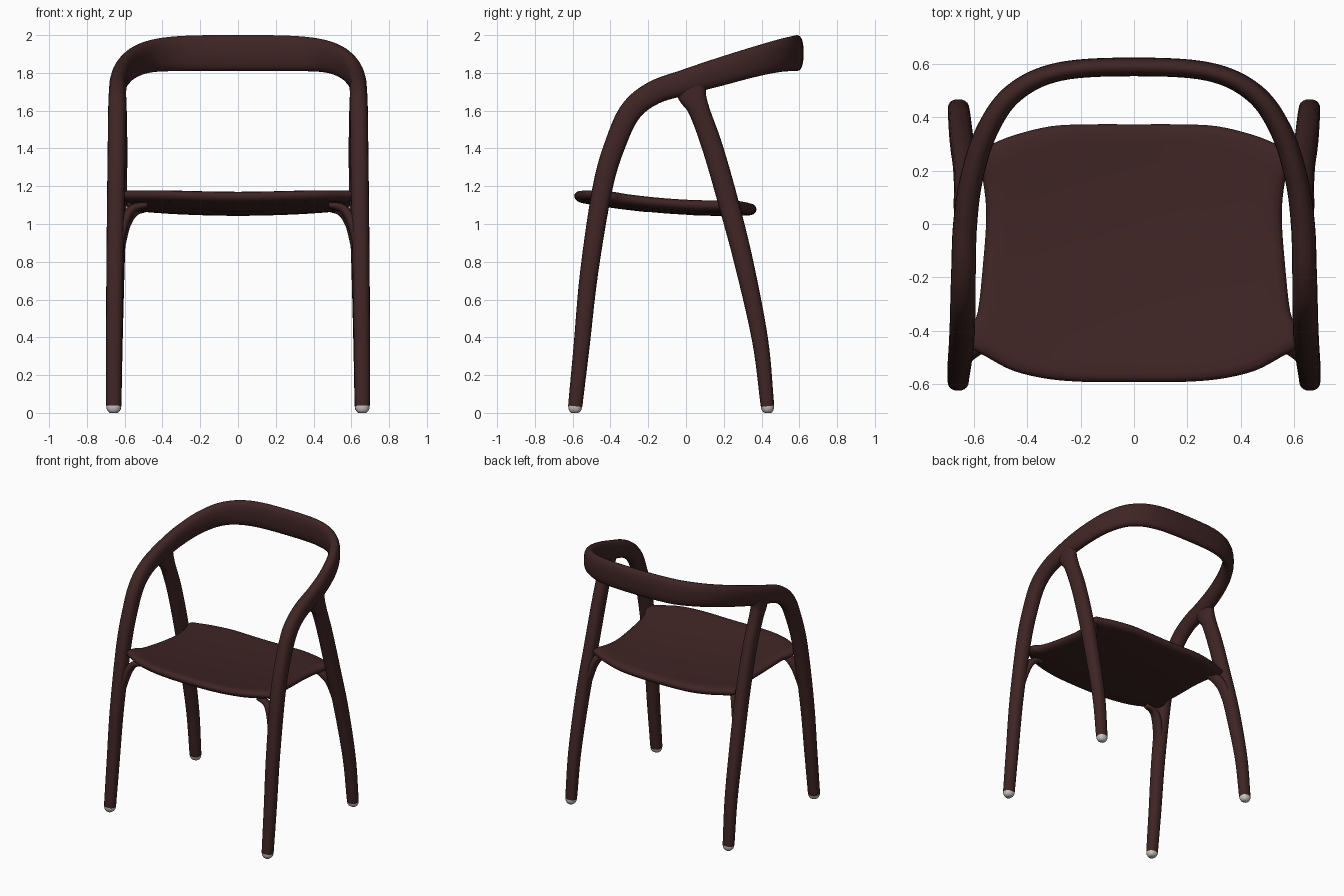
import bpy, bmesh, math
from mathutils import Vector

if "Cube" in bpy.data.objects:
    bpy.data.objects.remove(bpy.data.objects["Cube"])


def material(name, rgb):
    m = bpy.data.materials.new(name)
    m.diffuse_color = (*rgb, 1)
    m.use_nodes = True
    m.node_tree.nodes["Principled BSDF"].inputs["Base Color"].default_value = m.diffuse_color
    return m


WOOD = material("dark brown wood", (0.05, 0.018, 0.018))
PAD = material("light grey pad", (0.6, 0.58, 0.55))
PAD_TOP = 0.035


def spline(pts, steps):
    """Catmull-Rom through tuples of any length."""
    p = [Vector(q) for q in pts]
    p = [2 * p[0] - p[1]] + p + [2 * p[-1] - p[-2]]
    out = []
    for i in range(1, len(p) - 2):
        a, b, c, d = p[i - 1:i + 3]
        for k in range(steps):
            t = k / steps
            out.append(0.5 * (2 * b + (c - a) * t + (2 * a - 5 * b + 4 * c - d) * t * t
                              + (3 * b - a - 3 * c + d) * t ** 3))
    out.append(p[-2])
    return out


def make_object(name, bm, pads=False):
    bmesh.ops.recalc_face_normals(bm, faces=bm.faces)
    for f in bm.faces:
        f.smooth = True
        if pads and f.calc_center_median().z < PAD_TOP:
            f.material_index = 1
    me = bpy.data.meshes.new(name)
    bm.to_mesh(me)
    bm.free()
    me.materials.append(WOOD)
    if pads:
        me.materials.append(PAD)
    ob = bpy.data.objects.new(name, me)
    bpy.context.collection.objects.link(ob)
    return ob


def skin(bm, rings):
    for r, q in zip(rings, rings[1:]):
        n = len(r)
        for i in range(n):
            bm.faces.new((r[i], r[(i + 1) % n], q[(i + 1) % n], q[i]))


def sweep(name, pts, feet=(False, False), steps=8, sides=20, power=2.4):
    """pts: x, y, z, thickness outward, depth, outward angle in degrees."""
    s = spline(pts, steps)
    path = [(Vector(v[:3]), v[3], v[4], math.radians(v[5])) for v in s]

    # rounded foot ends reaching the floor
    def foot(end, nxt):
        p, w, h, a = end
        d = (p - nxt[0]) / (nxt[0].z - p.z)
        return [(p + d * (p.z - z), w * k, h * k, a)
                for z, k in ((0, .5), (.008, .75), (.02, .92), (.035, .98))]
    if feet[0]:
        path = foot(path[0], path[1]) + path
    if feet[1]:
        path = path + foot(path[-1], path[-2])[::-1]
    bm = bmesh.new()
    rings = []
    for i, (p, w, h, a) in enumerate(path):
        t = (path[min(i + 1, len(path) - 1)][0] - path[max(i - 1, 0)][0]).normalized()
        o = Vector((math.cos(a), math.sin(a), 0))
        o = (o - t * o.dot(t)).normalized()
        b = t.cross(o)
        flat = 0 < i < len(path) - 1
        ring = []
        for k in range(sides):
            c, sn = math.cos(math.tau * k / sides), math.sin(math.tau * k / sides)
            u = math.copysign(abs(c) ** (2 / power), c) * w / 2
            v = math.copysign(abs(sn) ** (2 / power), sn) * h / 2
            q = p + o * u + b * v
            if (feet[0] and i == 0) or (feet[1] and not flat and i):
                q.z = 0
            ring.append(bm.verts.new(q))
        rings.append(ring)
    skin(bm, rings)
    bm.faces.new(rings[0])
    bm.faces.new(rings[-1])
    return make_object(name, bm, any(feet))


def mirrored(pts):
    return [(-x, y, z, w, h, 180 - a) for x, y, z, w, h, a in pts]


# Front legs, arms and back rail in one continuous sweep
half = [
    (.658, -.585, .05, .08, .076, 0), (.656, -.552, .36, .085, .085, 0),
    (.652, -.512, .75, .09, .096, 0), (.645, -.44, 1.2, .095, .106, 0),
    (.642, -.368, 1.44, .095, .112, 0), (.64, -.29, 1.6, .095, .118, 0),
    (.638, -.17, 1.695, .092, .125, 2), (.632, 0, 1.752, .09, .135, 5),
    (.608, .17, 1.803, .086, .148, 14), (.55, .35, 1.855, .082, .158, 28),
    (.45, .49, 1.89, .076, .172, 48), (.28, .57, 1.903, .07, .187, 74),
]
rail = half + [(0, .588, 1.905, .07, .19, 90)] + mirrored(half)[::-1]
sweep("front_legs_arms_and_back", rail, (True, True))

# Rear legs joining the arms
rear = [
    (.657, .43, .05, .08, .072, 0), (.653, .393, .38, .085, .085, 0),
    (.645, .31, .78, .09, .1, 0), (.634, .228, 1.1, .09, .108, 0),
    (.63, .142, 1.4, .088, .11, 0), (.632, .07, 1.6, .086, .112, 0),
    (.632, .035, 1.68, .08, .15, 0), (.632, .02, 1.74, .07, .17, 0),
]
# Curved brackets easing the seat into the legs
brackets = {
    "front": [(.48, -.44, 1.1, .03, .05, 0), (.555, -.445, 1.08, .045, .07, 0),
              (.6, -.463, 1.01, .05, .08, 0), (.635, -.49, .88, .05, .08, 0)],
    "rear": [(.47, .2, 1.09, .03, .05, 0), (.545, .215, 1.07, .045, .07, 0),
             (.592, .252, 1.0, .05, .08, 0), (.625, .285, .87, .05, .08, 0)],
}
for side, fn in (("right", lambda p: p), ("left", mirrored)):
    sweep("rear_leg_" + side, fn(rear), (True, False))
    for where, pts in brackets.items():
        sweep(f"{where}_seat_bracket_{side}", fn(pts), sides=14)

# Dished seat, built as rings shrinking from its outline
edge = [(0, -.592), (.18, -.591), (.32, -.58), (.45, -.55), (.55, -.498), (.615, -.455),
        (.612, -.385), (.585, -.33), (.565, -.15), (.553, .03), (.565, .16), (.592, .262),
        (.54, .295), (.45, .332), (.31, .366), (.16, .373), (0, .373)]
right = spline([(*p, 0) for p in edge], 4)
outline = [(p.x, p.y) for p in right] + [(-p.x, p.y) for p in right[-2:0:-1]]
THICK, CY = .06, -.1


def seat_top(x, y):
    return 1.133 + .12 * (y - .2) ** 2 - .03 * (1 - (x / .6) ** 2)


bm = bmesh.new()
rings = []
for s, dz in ((.1, 0), (.3, 0), (.5, 0), (.7, 0), (.85, 0), (.93, -.02), (.97, -.12), (.992, -.3),
              (1, -.5), (.99, -.74), (.965, -.92), (.92, -1), (.75, -1), (.5, -1), (.25, -1)):
    ring = []
    for x, y in outline:
        x, y = x * s, CY + (y - CY) * s
        ring.append(bm.verts.new((x, y, seat_top(x, y) + dz * THICK)))
    rings.append(ring)
skin(bm, rings)
bm.faces.new(rings[0])
bm.faces.new(rings[-1])
make_object("seat", bm)
